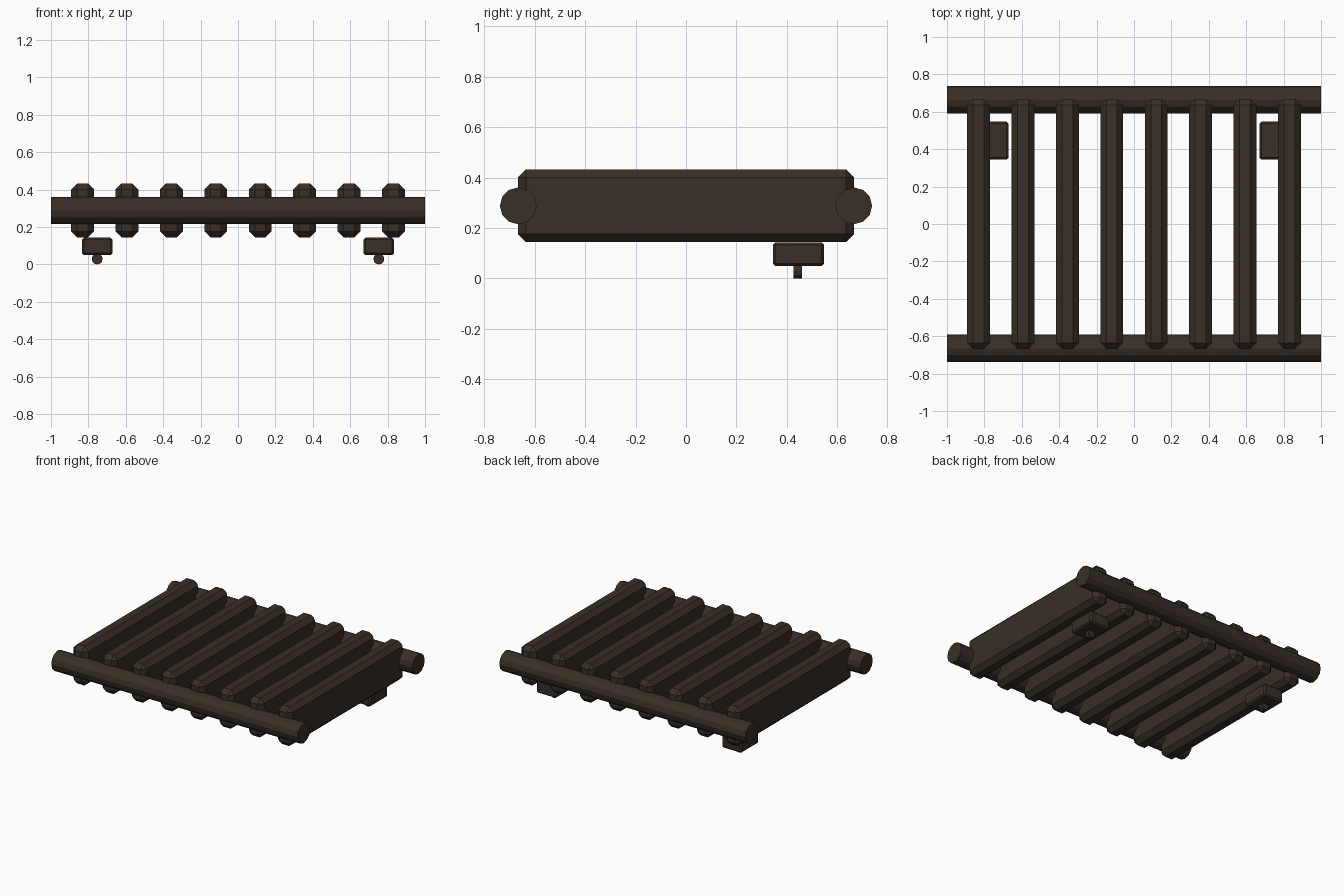
import bpy
import math

old = bpy.data.objects.get("Cube")
if old:
    bpy.data.objects.remove(old, do_unlink=True)

# Single dark wood colour
wood = bpy.data.materials.new("dark_brown")
wood.use_nodes = True
colour = (0.040, 0.028, 0.019, 1)
wood.diffuse_color = colour
wood.node_tree.nodes["Principled BSDF"].inputs["Base Color"].default_value = colour


def finish(name):
    ob = bpy.context.object
    ob.name = name
    ob.data.materials.append(wood)
    return ob


def bevelled_box(name, centre, size, bevel):
    bpy.ops.mesh.primitive_cube_add(size=1, location=centre)
    ob = finish(name)
    ob.scale = size
    bpy.ops.object.transform_apply(location=False, rotation=False, scale=True)
    mod = ob.modifiers.new("chamfer", "BEVEL")
    mod.width = bevel
    mod.segments = 1
    return ob


def rod(name, centre, radius, length, rotation):
    bpy.ops.mesh.primitive_cylinder_add(vertices=12, radius=radius, depth=length,
                                        location=centre, rotation=rotation)
    return finish(name)


# Round rails along the front and back
for name, y in (("front_rail", -0.665), ("back_rail", 0.665)):
    rod(name, (0, y, 0.288), 0.073, 2.0, (0, math.pi / 2, 0))

# Eight chamfered slats between the rails
for i in range(8):
    x = (i - 3.5) * 0.2375
    bevelled_box(f"slat_{i + 1}", (x, 0, 0.289), (0.122, 1.334, 0.288), 0.032)

# Hinge blocks under the outer slats, each with a small pin
for side, s in (("right", -1), ("left", 1)):
    bevelled_box(f"{side}_block", (s * 0.753, 0.446, 0.096), (0.164, 0.204, 0.094), 0.011)
    rod(f"{side}_pin", (s * 0.753, 0.443, 0.029), 0.029, 0.032, (math.pi / 2, 0, 0))
